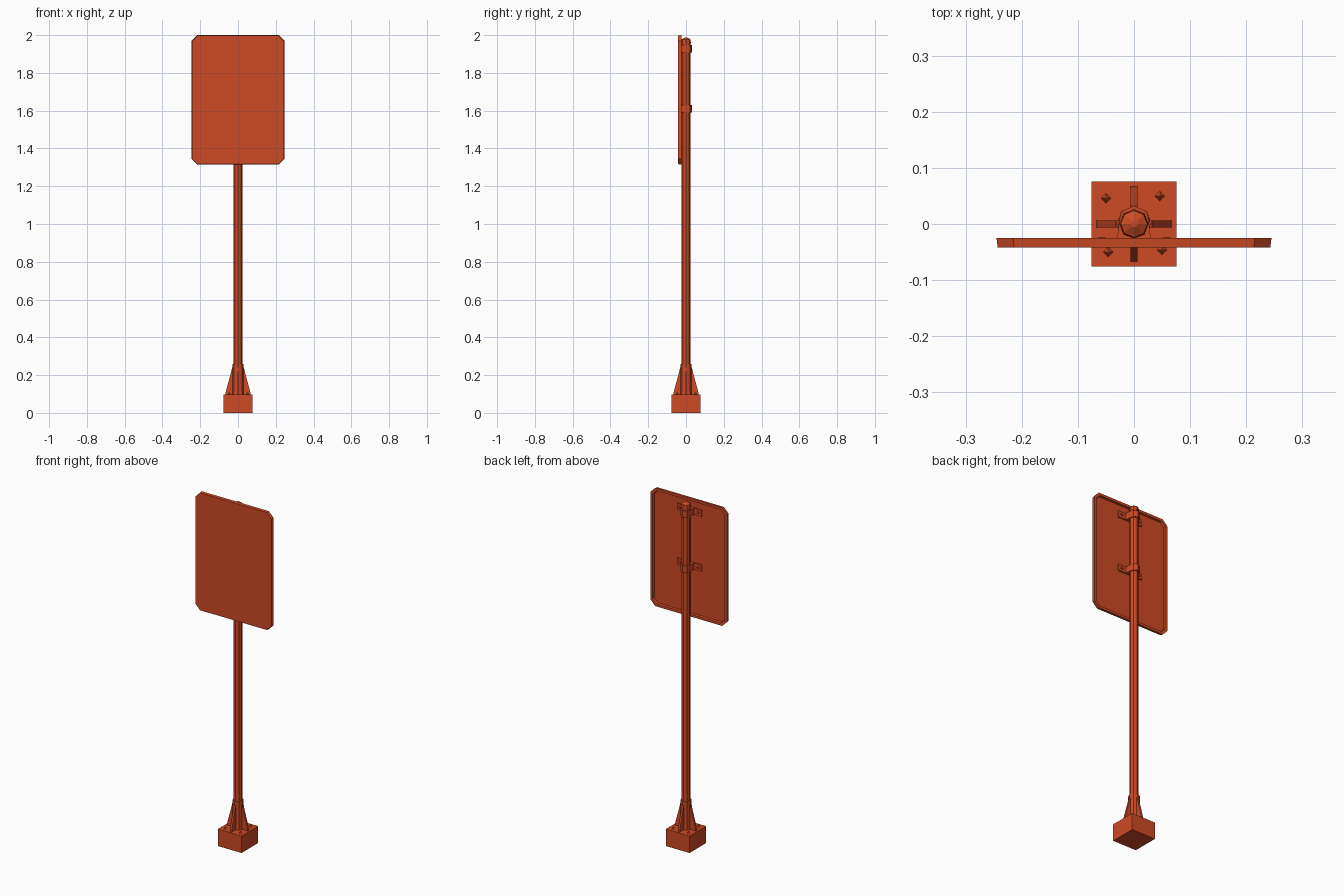
import bpy, bmesh, math
from mathutils import Vector, Matrix

cube = bpy.data.objects.get("Cube")
if cube:
    bpy.data.objects.remove(cube)

# Single painted finish
paint = bpy.data.materials.new("orange_red_paint")
paint.use_nodes = True
paint.diffuse_color = (0.62, 0.068, 0.018, 1)
paint.node_tree.nodes["Principled BSDF"].inputs["Base Color"].default_value = paint.diffuse_color


def finish(bm, name):
    bmesh.ops.recalc_face_normals(bm, faces=bm.faces[:])
    mesh = bpy.data.meshes.new(name)
    bm.to_mesh(mesh)
    bm.free()
    mesh.materials.append(paint)
    obj = bpy.data.objects.new(name, mesh)
    bpy.context.scene.collection.objects.link(obj)
    return obj


def box(name, center, size):
    bm = bmesh.new()
    bmesh.ops.create_cube(bm, size=1, matrix=Matrix.Translation(center) @ Matrix.Diagonal((*size, 1)))
    return finish(bm, name)


def cone(name, sides, r1, r2, z1, z2, x=0, y=0):
    bm = bmesh.new()
    bmesh.ops.create_cone(bm, cap_ends=True, segments=sides, radius1=r1, radius2=r2,
                          depth=z2 - z1, matrix=Matrix.Translation((x, y, (z1 + z2) / 2)))
    return finish(bm, name)


def prism(name, points, offset, matrix=None):
    """Extrude a flat outline along an offset."""
    bm = bmesh.new()
    face = bm.faces.new([bm.verts.new(p) for p in points])
    ext = bmesh.ops.extrude_face_region(bm, geom=[face], use_keep_orig=True)
    verts = [v for v in ext["geom"] if isinstance(v, bmesh.types.BMVert)]
    bmesh.ops.translate(bm, verts=verts, vec=offset)
    if matrix:
        bm.transform(matrix)
    return finish(bm, name)


# Base block, socket and pole
box("base_block", (0, 0, 0.049), (0.152, 0.152, 0.098))
cone("pole_socket", 8, 0.032, 0.030, 0.098, 0.26)
cone("pole", 8, 0.024, 0.024, 0.1, 1.965)
cone("pole_cap", 8, 0.026, 0.024, 1.955, 1.977)
cone("pole_cap_dome", 8, 0.024, 0.006, 1.977, 1.988)

# Four gussets around the socket
for i in range(4):
    prism(f"gusset_{i + 1}",
          [(0.02, -0.006, 0.098), (0.067, -0.006, 0.098), (0.064, -0.006, 0.115),
           (0.034, -0.006, 0.225), (0.032, -0.006, 0.24), (0.02, -0.006, 0.24)],
          (0, 0.012, 0), Matrix.Rotation(i * math.pi / 2, 4, "Z"))

# Anchor bolts, slightly turned on the base
for i, (sx, sy) in enumerate([(1, 1), (-1, 1), (-1, -1), (1, -1)]):
    p = Matrix.Rotation(0.04, 3, "Z") @ Vector((0.048 * sx, 0.048 * sy, 0))
    cone(f"anchor_bolt_{i + 1}", 4, 0.009, 0.002, 0.098, 0.108, p.x, p.y)


# Sign panel: a shallow tray with clipped corners and a raised rim behind
def outline(bm, inset, y):
    w, h, c = 0.245 - inset, 0.3425 - inset, 0.03 - inset * 0.4
    pts = [(w, h - c), (w - c, h), (c - w, h), (-w, h - c),
           (-w, c - h), (c - w, -h), (w - c, -h), (w, c - h)]
    return [bm.verts.new((x, y, z + 1.6575)) for x, z in pts]


bm = bmesh.new()
rings = [outline(bm, i, y) for i, y in
         [(0.002, -0.042), (0, -0.025), (0.014, -0.025), (0.017, -0.036)]]
for a, b in zip(rings, rings[1:]):
    for i in range(8):
        j = (i + 1) % 8
        bm.faces.new((a[i], a[j], b[j], b[i]))
bm.faces.new(rings[0])
bm.faces.new(rings[-1])
finish(bm, "sign_panel")

# Clamps holding the panel to the pole
for level, z in (("upper", 1.928), ("lower", 1.61)):
    band = [(0, 0.033), (0.023, 0.022), (0.027, 0.002), (0.031, -0.036),
            (-0.031, -0.036), (-0.027, 0.002), (-0.023, 0.022)]
    prism(f"{level}_clamp_band", [(x, y, z - 0.019) for x, y in band], (0, 0, 0.038))
    for side, s in (("left", 1), ("right", -1)):
        box(f"{level}_clamp_ear_{side}", (s * 0.053, -0.0325, z), (0.052, 0.007, 0.038))
        bolt = cone(f"{level}_clamp_bolt_{side}", 6, 0.008, 0.007, 0, 0.006)
        bolt.location = (s * 0.058, -0.029, z)
        bolt.rotation_euler.x = -math.pi / 2
